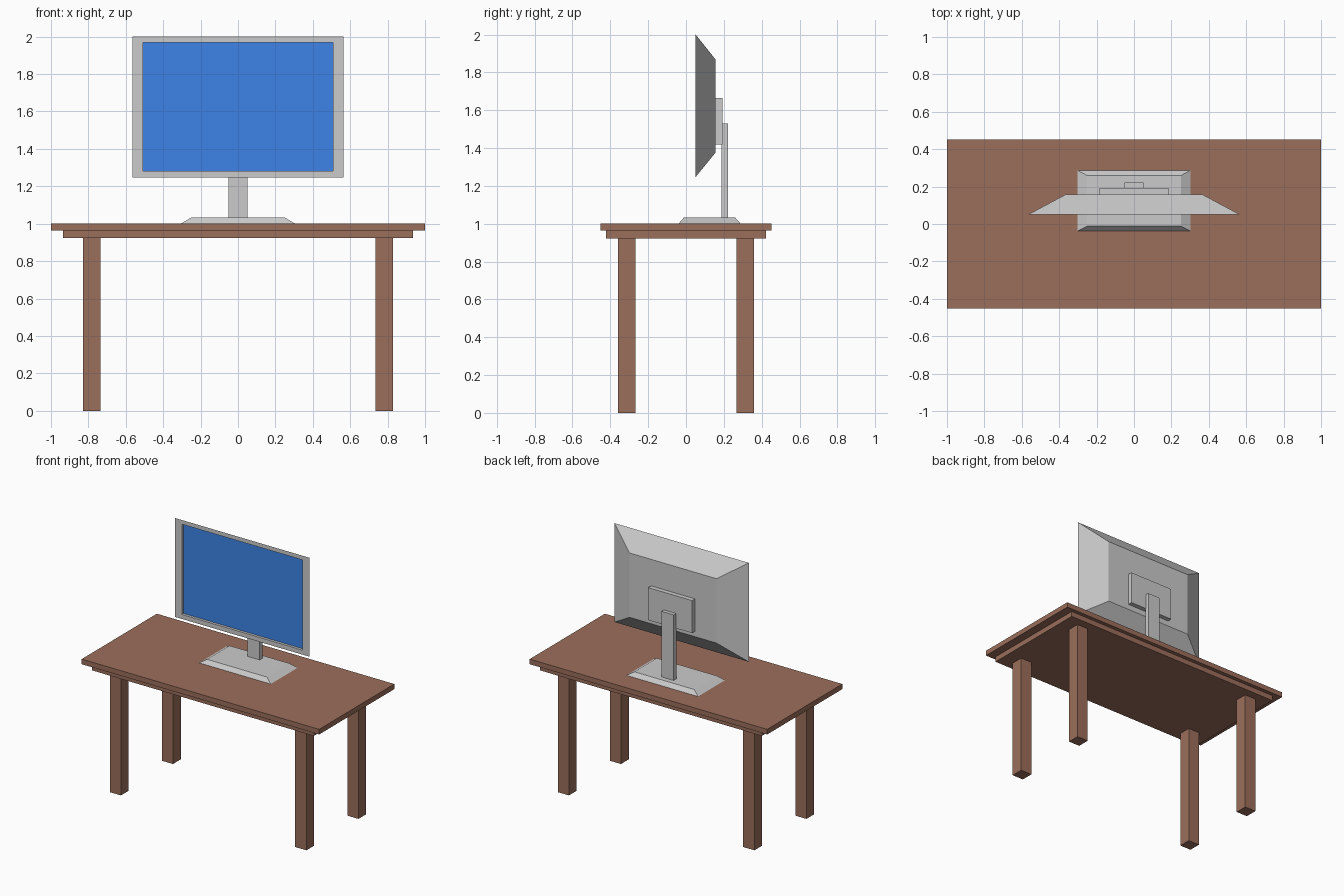
import bpy
import bmesh

if "Cube" in bpy.data.objects:
    bpy.data.objects.remove(bpy.data.objects["Cube"])


def material(name, rgb):
    m = bpy.data.materials.new(name)
    m.diffuse_color = (*rgb, 1)
    m.use_nodes = True
    m.node_tree.nodes["Principled BSDF"].inputs["Base Color"].default_value = m.diffuse_color
    return m


wood = material("wood", (0.33, 0.156, 0.105))
blue = material("screen_blue", (0.047, 0.23, 0.79))


def loft(name, rings, mat=None):
    """Skin a list of four-cornered rings and cap both ends."""
    bm = bmesh.new()
    loops = [[bm.verts.new(p) for p in ring] for ring in rings]
    for a, b in zip(loops, loops[1:]):
        for i in range(4):
            j = (i + 1) % 4
            bm.faces.new((a[i], a[j], b[j], b[i]))
    bm.faces.new(loops[0])
    bm.faces.new(loops[-1])
    bmesh.ops.recalc_face_normals(bm, faces=bm.faces[:])
    mesh = bpy.data.meshes.new(name)
    bm.to_mesh(mesh)
    bm.free()
    ob = bpy.data.objects.new(name, mesh)
    bpy.context.collection.objects.link(ob)
    if mat:
        mesh.materials.append(mat)
    return ob


def flat(x0, x1, y0, y1, z):
    return [(x0, y0, z), (x1, y0, z), (x1, y1, z), (x0, y1, z)]


def upright(hx, z0, z1, y):
    return [(-hx, y, z0), (hx, y, z0), (hx, y, z1), (-hx, y, z1)]


def box(name, x0, x1, y0, y1, z0, z1, mat=None):
    return loft(name, [flat(x0, x1, y0, y1, z0), flat(x0, x1, y0, y1, z1)], mat)


# Table: top, under-slab and four legs
box("table_top", -1, 1, -0.452, 0.452, 0.963, 1.002, wood)
box("table_under_slab", -0.935, 0.935, -0.423, 0.423, 0.923, 0.963, wood)
for sx, side in ((-1, "left"), (1, "right")):
    for sy, end in ((-1, "front"), (1, "back")):
        cx, cy = sx * 0.781, sy * 0.313
        box(f"{end}_{side}_leg", cx - 0.047, cx + 0.047,
            cy - 0.047, cy + 0.047, 0, 0.923, wood)

# Monitor housing: tapered back, bezel and recessed front
loft("monitor_housing", [
    upright(0.367, 1.377, 1.867, 0.157),
    upright(0.565, 1.247, 2.0, 0.051),
    upright(0.509, 1.281, 1.968, 0.051),
    upright(0.509, 1.281, 1.968, 0.074),
])
loft("screen", [upright(0.509, 1.281, 1.968, 0.071),
                upright(0.509, 1.281, 1.968, 0.074)], blue)

# Stand: mount plate, post and sloped base
box("mount_plate", -0.185, 0.185, 0.157, 0.192, 1.418, 1.665)
box("stand_post", -0.051, 0.051, 0.188, 0.221, 1.032, 1.531)
loft("stand_base", [flat(-0.302, 0.302, -0.038, 0.287, 1.002),
                    flat(-0.252, 0.252, -0.012, 0.26, 1.032)])
